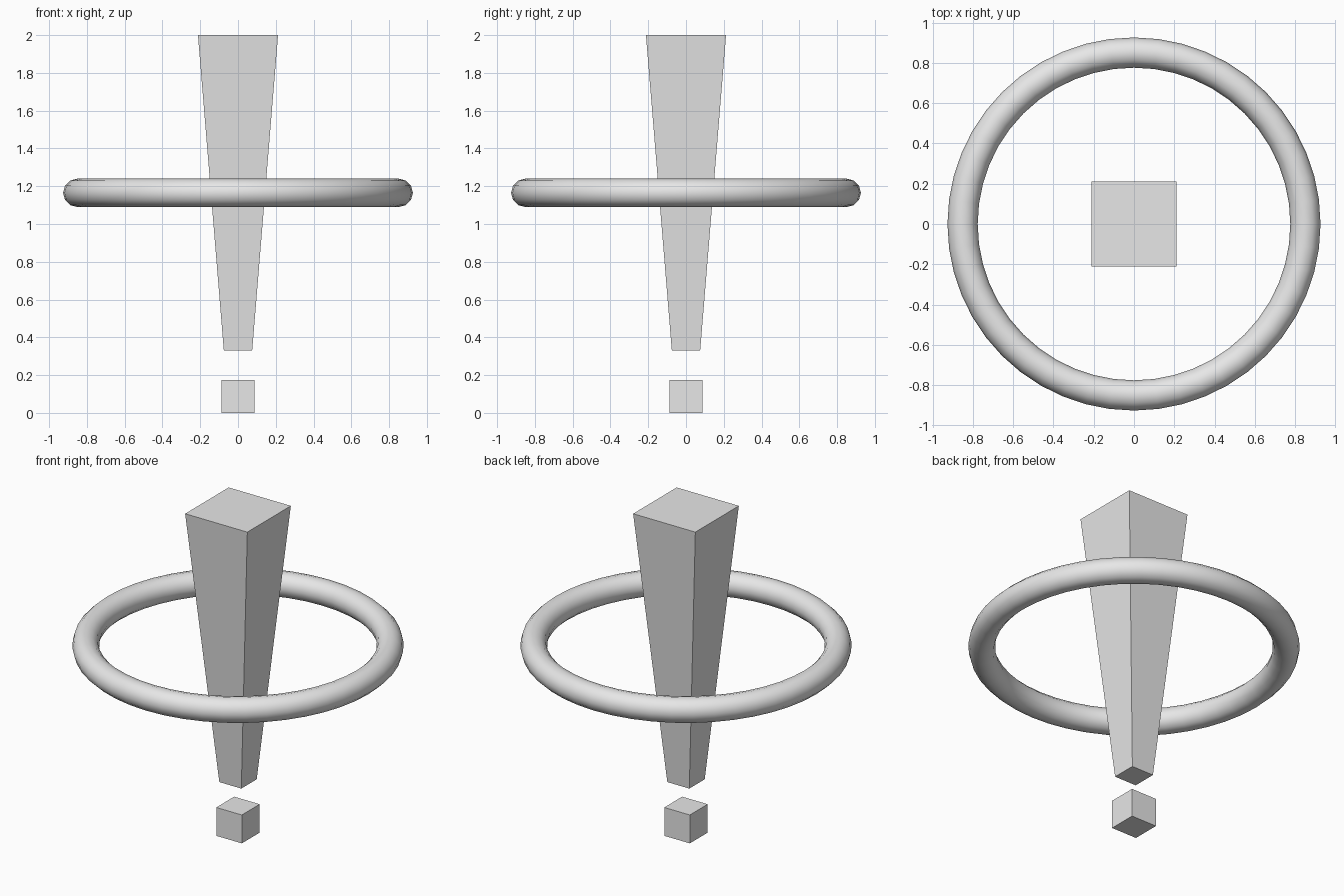
import bpy
import bmesh
import math

default = bpy.data.objects.get("Cube")
if default:
    bpy.data.objects.remove(default, do_unlink=True)

GREY = (0.8, 0.8, 0.8, 1.0)
grey = bpy.data.materials.new("light_grey")
grey.use_nodes = True
grey.diffuse_color = GREY
grey.node_tree.nodes["Principled BSDF"].inputs["Base Color"].default_value = GREY


def square_block(name, z_low, z_high, half_low, half_high):
    """Four-sided block whose square section may taper from bottom to top."""
    mesh = bpy.data.meshes.new(name)
    bm = bmesh.new()
    bmesh.ops.create_cube(bm, size=2)
    for v in bm.verts:
        half, z = (half_high, z_high) if v.co.z > 0 else (half_low, z_low)
        v.co = (v.co.x * half, v.co.y * half, z)
    bm.to_mesh(mesh)
    bm.free()
    mesh.materials.append(grey)
    obj = bpy.data.objects.new(name, mesh)
    bpy.context.collection.objects.link(obj)
    return obj


# Exclamation mark: small cube below a tapered shaft
square_block("dot", 0, 0.175, 0.087, 0.087)
square_block("tapered_shaft", 0.33, 2, 0.075, 0.212)

# Smooth ring around the shaft
bpy.ops.mesh.primitive_torus_add(
    location=(0, 0, 1.165), major_segments=48, minor_segments=12,
    major_radius=0.851, minor_radius=0.075)
ring = bpy.context.object
ring.name = "ring"
ring.data.materials.append(grey)
bpy.ops.object.shade_smooth_by_angle(angle=math.radians(40))
